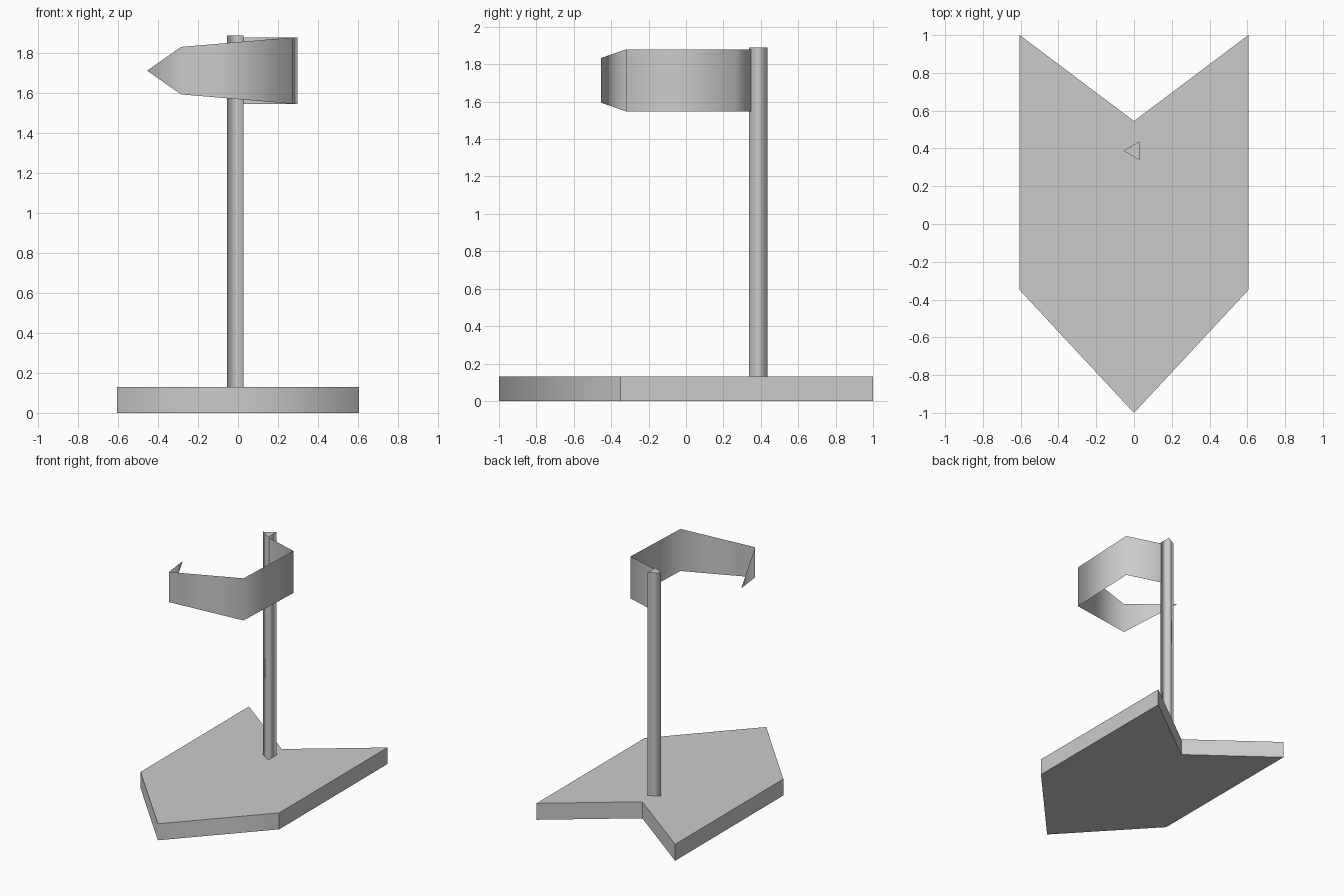
import bpy, bmesh

if "Cube" in bpy.data.objects:
    bpy.data.objects.remove(bpy.data.objects["Cube"])


def make_object(name, bm):
    mesh = bpy.data.meshes.new(name)
    bm.to_mesh(mesh)
    bm.free()
    obj = bpy.data.objects.new(name, mesh)
    bpy.context.collection.objects.link(obj)
    return obj


def prism(name, outline, z0, z1, smooth_test):
    """Extrude an outline upwards; wall edges passing smooth_test stay soft."""
    bm = bmesh.new()
    face = bm.faces.new([bm.verts.new((x, y, z0)) for x, y in outline])
    ext = bmesh.ops.extrude_face_region(bm, geom=[face])
    for v in ext["geom"]:
        if isinstance(v, bmesh.types.BMVert):
            v.co.z = z1
    bmesh.ops.recalc_face_normals(bm, faces=bm.faces)
    for f in bm.faces:
        f.smooth = abs(f.normal.z) < 0.5
    for e in bm.edges:
        a, b = e.verts
        upright = abs(a.co.z - b.co.z) > 1e-4
        e.smooth = upright and smooth_test(a.co)
    return make_object(name, bm)


# Arrow-shaped base slab with a notched back
prism("base", [(0, -1), (0.605, -0.35), (0.605, 1), (0, 0.545),
               (-0.605, 1), (-0.605, -0.35)], 0, 0.13, lambda c: c.y < -0.9)

# Three-sided pole
prism("pole", [(-0.055, 0.388), (0.028, 0.338), (0.028, 0.437)],
      0.13, 1.89, lambda c: True)

# Curled thin ribbon: x, y, half height, tapering to a point
path = [(0.026, 0.347, 0.166), (0.298, 0.265, 0.166), (0.272, -0.32, 0.166),
        (-0.285, -0.455, 0.119), (-0.455, -0.04, 0)]
zc = 1.714
bm = bmesh.new()
columns = []
for x, y, h in path:
    low = bm.verts.new((x, y, zc - h))
    columns.append([low, bm.verts.new((x, y, zc + h))] if h else [low])
for a, b in zip(columns, columns[1:]):
    bm.faces.new([a[0]] + b + [a[1]]).smooth = True
bmesh.ops.recalc_face_normals(bm, faces=bm.faces)
make_object("ribbon", bm)
